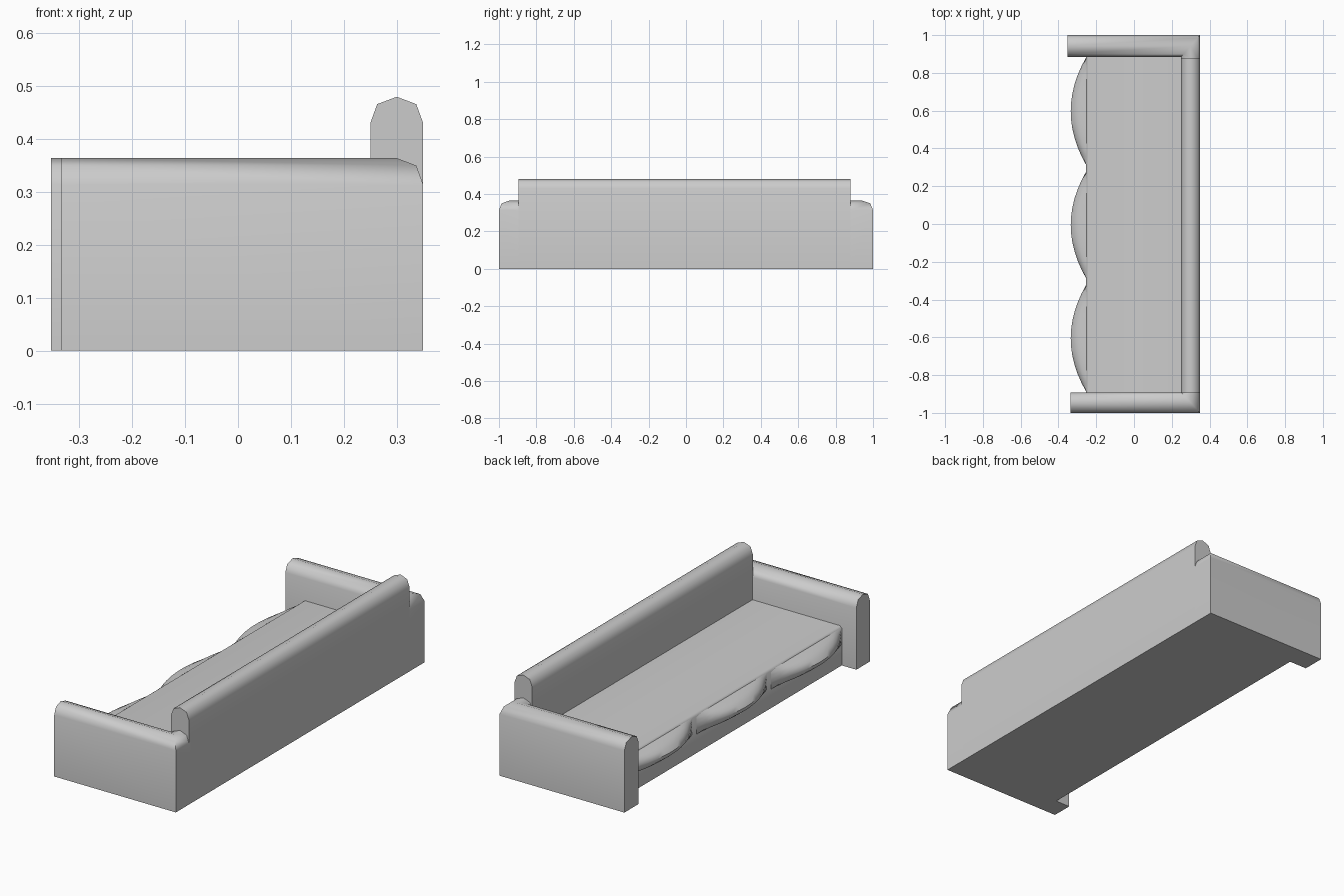
import bpy, bmesh, math

if "Cube" in bpy.data.objects:
    bpy.data.objects.remove(bpy.data.objects["Cube"])

def finish(name, bm, angle=52):
    bmesh.ops.remove_doubles(bm, verts=bm.verts, dist=0.0005)
    bmesh.ops.recalc_face_normals(bm, faces=bm.faces)
    me = bpy.data.meshes.new(name)
    bm.to_mesh(me)
    bm.free()
    ob = bpy.data.objects.new(name, me)
    bpy.context.collection.objects.link(ob)
    bpy.ops.object.select_all(action='DESELECT')
    ob.select_set(True)
    bpy.context.view_layer.objects.active = ob
    bpy.ops.object.shade_smooth_by_angle(angle=math.radians(angle))
    return ob

def loft(name, stations):
    """Skin a list of equal-length closed cross-sections and cap the ends."""
    bm = bmesh.new()
    rings = [[bm.verts.new(p) for p in s] for s in stations]
    n = len(rings[0])
    for a, b in zip(rings, rings[1:]):
        for i in range(n):
            j = (i + 1) % n
            bm.faces.new((a[i], a[j], b[j], b[i]))
    bm.faces.new(rings[0])
    bm.faces.new(rings[-1])
    return finish(name, bm)

def rounded_top(height):
    """Upright panel section: (position across the thickness 0..1, z)."""
    s = height - 0.05
    return [(0, 0), (0, s), (0.13, s + 0.036), (0.5, height),
            (0.87, s + 0.036), (1, s), (1, 0)]

# Backrest
back = [(0.25 + 0.1 * t, z) for t, z in rounded_top(0.48)]
loft("backrest", [[(x, y, z) for x, z in back] for y in (-0.895, 0.88)])

# Arms, each turning a mitred corner into the back
def arm(name, side, front, inner):
    sec = rounded_top(0.364)
    across = [(inner + (1 - inner) * t) * side for t, z in sec]
    loft(name, [
        [(front, y, z) for y, (t, z) in zip(across, sec)],
        [(0.25 + 0.1 * t, y, z) for y, (t, z) in zip(across, sec)],
        [(0.25 + 0.1 * t, (inner - 0.01) * side, z) for t, z in sec]])

arm("near_arm", -1, -0.335, 0.892)
arm("far_arm", 1, -0.353, 0.885)

# Seat base with a small chamfer on the front top edge
seat = [(0.26, 0), (0.26, 0.2), (-0.242, 0.2), (-0.253, 0.19), (-0.253, 0)]
loft("seat_base", [[(x, y, z) for x, z in seat] for y in (-0.9, 0.89)])

# Three cushion fronts bulging forward under the seat edge
bulge = [(0.0, 0.192), (0.45, 0.184), (0.8, 0.17), (1.0, 0.15),
         (0.93, 0.13), (0.6, 0.108), (0.0, 0.095)]
def cushion_front(name, y0, y1, steps=12):
    bm = bmesh.new()
    rows = []
    for i in range(steps + 1):
        u = i / steps
        depth = 0.083 * (1 - abs(2 * u - 1) ** 2)
        rows.append([bm.verts.new((-0.252 - depth * f, y0 + (y1 - y0) * u, z))
                     for f, z in bulge])
    for a, b in zip(rows, rows[1:]):
        for j in range(len(bulge) - 1):
            bm.faces.new((a[j], a[j + 1], b[j + 1], b[j]))
    # flat back keeps the cushion closed
    bm.faces.new([r[0] for r in rows] + [r[-1] for r in reversed(rows)])
    finish(name, bm)

for k, (y0, y1) in enumerate([(-0.89, -0.32), (-0.29, 0.28), (0.31, 0.885)]):
    cushion_front(f"cushion_front_{k + 1}", y0, y1)
